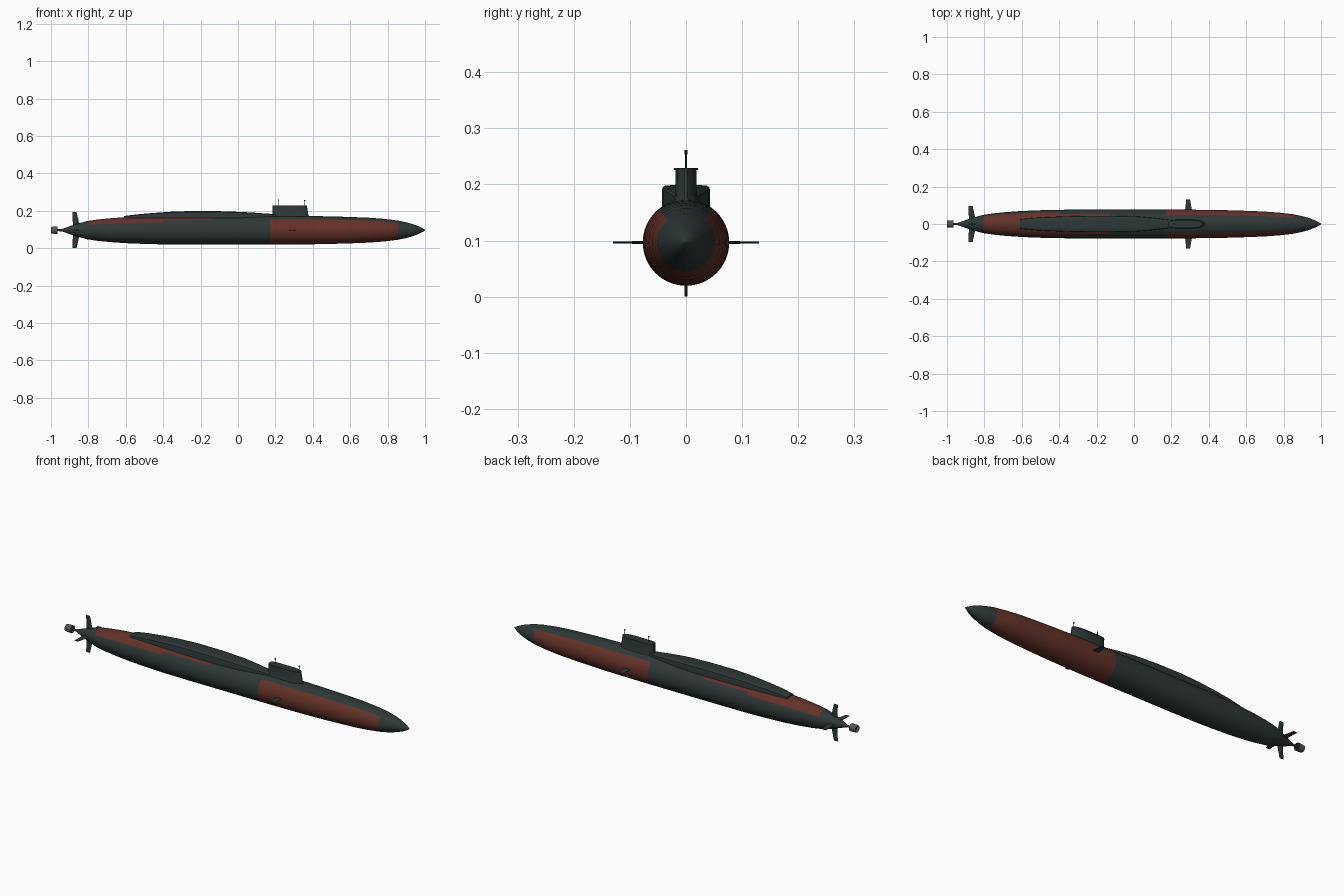
import bpy, bmesh, math
from mathutils import Vector

if "Cube" in bpy.data.objects:
    bpy.data.objects.remove(bpy.data.objects["Cube"])

CZ = 0.0965  # hull axis height


def material(name, rgb):
    m = bpy.data.materials.new(name)
    m.diffuse_color = (*rgb, 1)
    m.use_nodes = True
    m.node_tree.nodes["Principled BSDF"].inputs["Base Color"].default_value = m.diffuse_color
    return m


DARK = material("dark_grey_green", (0.027, 0.040, 0.038))
RED = material("rust_red", (0.125, 0.031, 0.022))
GREY = material("propulsor_grey", (0.085, 0.09, 0.09))
BLACK = material("mast_black", (0.012, 0.016, 0.018))


def finish(bm, name, mats, angle=35):
    bmesh.ops.recalc_face_normals(bm, faces=bm.faces)
    me = bpy.data.meshes.new(name)
    bm.to_mesh(me)
    bm.free()
    ob = bpy.data.objects.new(name, me)
    bpy.context.collection.objects.link(ob)
    for m in mats:
        me.materials.append(m)
    bpy.ops.object.select_all(action='DESELECT')
    ob.select_set(True)
    bpy.context.view_layer.objects.active = ob
    bpy.ops.object.shade_smooth_by_angle(angle=math.radians(angle))
    return ob


def loft(name, rings, mats, caps=True, closed=False, rule=None, angle=35):
    """Skin a list of equal-length vertex loops."""
    bm = bmesh.new()
    loops = [[bm.verts.new(p) for p in r] for r in rings]
    n = len(loops[0])
    pairs = list(zip(loops, loops[1:])) + ([(loops[-1], loops[0])] if closed else [])
    for a, b in pairs:
        for i in range(n):
            j = (i + 1) % n
            bm.faces.new((a[i], a[j], b[j], b[i]))
    if caps and not closed:
        bm.faces.new(loops[0])
        bm.faces.new(loops[-1])
    if rule:
        for f in bm.faces:
            f.material_index = rule(f.calc_center_median())
    return finish(bm, name, mats, angle)


def ring(x, r, n=64):
    return [(x, r * math.cos(2 * math.pi * i / n), CZ + r * math.sin(2 * math.pi * i / n))
            for i in range(n)]


# Hull: revolved profile, red patches chosen by position
profile = [(-0.955, 0.0015), (-0.93, 0.010), (-0.90, 0.021), (-0.85, 0.037), (-0.805, 0.049),
           (-0.75, 0.057), (-0.68, 0.064), (-0.6, 0.0695), (-0.5, 0.0735), (-0.4, 0.076),
           (-0.25, 0.077), (-0.13, 0.077), (0.0, 0.077), (0.17, 0.077), (0.3, 0.0765),
           (0.4, 0.0755), (0.5, 0.0735), (0.6, 0.0705), (0.7, 0.0665), (0.78, 0.0605),
           (0.855, 0.0515), (0.9, 0.042), (0.94, 0.0305), (0.97, 0.0185), (0.988, 0.009),
           (1.0, 0.0015)]


def hull_paint(c):
    s = (c.z - CZ) / max(math.hypot(c.y, c.z - CZ), 1e-6)
    forward = 0.17 < c.x < 0.855 and s < 0.75
    aft = -0.805 < c.x < -0.13 and s > (0.58 if c.x < -0.4 else 0.68)
    return 1 if forward or aft else 0


loft("hull", [ring(x, r) for x, r in profile], [DARK, RED], rule=hull_paint)

# Raised missile deck casing behind the sail: x, half width, top
stations = [(-0.61, 0.026, 0.172), (-0.54, 0.032, 0.181), (-0.46, 0.037, 0.188),
            (-0.36, 0.041, 0.195), (-0.25, 0.043, 0.199), (-0.10, 0.043, 0.198),
            (0.02, 0.040, 0.194), (0.10, 0.033, 0.189), (0.20, 0.021, 0.182)]


def casing_ring(x, w, t):
    half = [(w, 0.145), (w, t - 0.010), (w - 0.0015, t - 0.0045), (w - 0.006, t - 0.001),
            (w * 0.5, t)]
    return [(x, y, z) for y, z in half] + [(x, -y, z) for y, z in reversed(half)]


loft("deck_casing", [casing_ring(*s) for s in stations], [DARK])


# Sail: rounded nose and tapered tail outline, slightly flared at the foot
def sail_ring(z, x0, x1, w):
    shape = [(0, 0.45), (0.06, 0.85), (0.2, 1), (0.7, 1), (0.86, 0.85), (0.95, 0.55), (1, 0.15)]
    pts = [(x0 + (x1 - x0) * u, w * v, z) for u, v in shape]
    return pts + [(x, -y, z) for x, y, z in reversed(pts)]


loft("sail", [sail_ring(0.150, 0.183, 0.383, 0.030), sail_ring(0.172, 0.184, 0.379, 0.022),
              sail_ring(0.18, 0.185, 0.376, 0.0195), sail_ring(0.227, 0.185, 0.368, 0.0185)], [DARK])
loft("sail_top_lip", [sail_ring(0.226, 0.184, 0.369, 0.0215),
                      sail_ring(0.2295, 0.184, 0.369, 0.0215)], [DARK])


# Masts
def rod(name, x, z0, z1, r, mat):
    rings = [[(x + r * math.cos(i * math.pi / 5), r * math.sin(i * math.pi / 5), z)
              for i in range(10)] for z in (z0, z1)]
    return loft(name, rings, [mat])


for label, x, top in (("aft", 0.217, 0.261), ("forward", 0.357, 0.259)):
    rod(label + "_mast", x, 0.22, top, 0.0016, BLACK)
    rod(label + "_mast_head", x, top - 0.006, top, 0.003, BLACK)


# Control surfaces: thin tapered blades radiating from the hull axis
def blade(name, angle, root, tip, thick):
    a = math.radians(angle)
    out, side = Vector((0, math.cos(a), math.sin(a))), Vector((0, -math.sin(a), math.cos(a)))
    rings = []
    for x0, x1, d in (root, tip):
        foil = [(0, 0.2), (0.3, 0.8), (0.65, 1), (0.9, 0.6), (1, 0)]
        foil += [(u, -v) for u, v in reversed(foil[:-1])]
        rings.append([Vector((x0 + (x1 - x0) * u, 0, CZ)) + out * d + side * v * thick / 2
                      for u, v in foil])
    loft(name, rings, [DARK])


for name, ang in (("port_stern_plane", 0), ("upper_rudder", 90),
                  ("starboard_stern_plane", 180), ("lower_rudder", 270)):
    blade(name, ang, (-0.882, -0.845, 0.015), (-0.886, -0.863, 0.0965), 0.005)
for name, ang in (("port_bow_plane", 0), ("starboard_bow_plane", 180)):
    blade(name, ang, (0.272, 0.312, 0.06), (0.279, 0.300, 0.130), 0.004)

# Shrouded propulsor: open duct, hub shaft and rotor blades
duct = [(-1.0, 0.0175), (-0.982, 0.0195), (-0.965, 0.0195), (-0.965, 0.0170), (-1.0, 0.0155)]
loft("propulsor_duct", [ring(x, r, 32) for x, r in duct], [GREY], closed=True)
loft("propulsor_hub", [ring(x, r, 20) for x, r in
                       ((-0.996, 0.002), (-0.985, 0.005), (-0.945, 0.006))], [DARK])
for k in range(9):
    a = k * 2 * math.pi / 9
    rings = []
    for d in (0.003, 0.0172):
        pts = [(-0.988, -0.003), (-0.9875, -0.0038), (-0.9715, 0.003), (-0.972, 0.0038)]
        rings.append([(x, d * math.cos(a) - s * math.sin(a), CZ + d * math.sin(a) + s * math.cos(a))
                      for x, s in pts])
    loft("rotor_blade_%d" % (k + 1), rings, [GREY])
